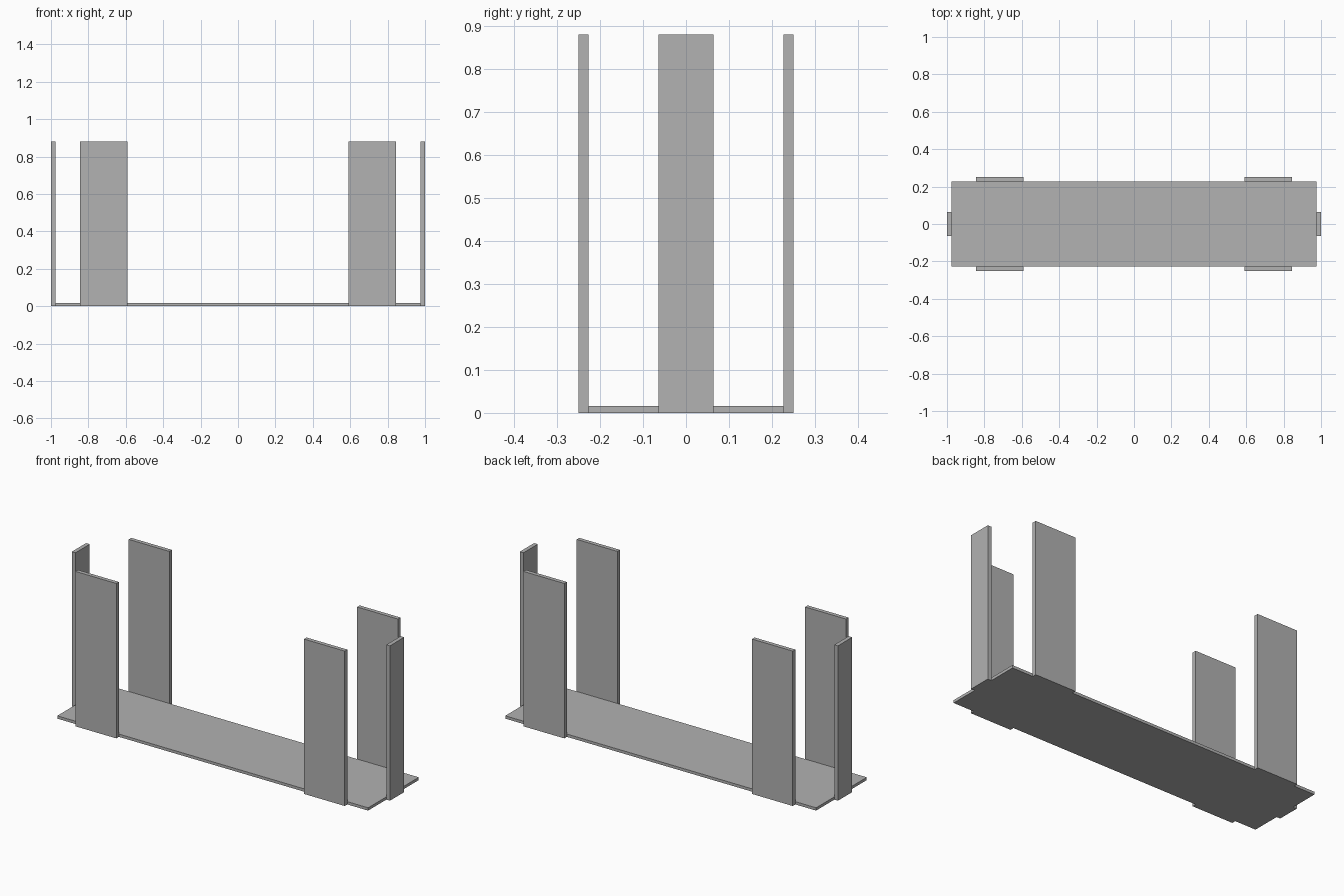
import bpy

cube = bpy.data.objects.get("Cube")
if cube:
    bpy.data.objects.remove(cube, do_unlink=True)

# Single plain grey
grey = bpy.data.materials.new("plain grey")
grey.use_nodes = True
color = (0.445, 0.445, 0.445, 1)
grey.diffuse_color = color
grey.node_tree.nodes["Principled BSDF"].inputs["Base Color"].default_value = color

LENGTH, WIDTH, HEIGHT = 2.0, 0.5, 0.88
BOARD = 0.023        # upright thickness
FLOOR = 0.016        # base thickness


def box(name, center, size):
    """Axis-aligned board with its scale applied."""
    bpy.ops.mesh.primitive_cube_add(size=1, location=center)
    obj = bpy.context.object
    obj.name = name
    obj.scale = size
    bpy.ops.object.transform_apply(location=False, rotation=False, scale=True)
    obj.data.materials.append(grey)
    return obj


# Base board fits between the uprights
box("base_board", (0, 0, FLOOR / 2),
    (LENGTH - 2 * BOARD, WIDTH - 2 * BOARD, FLOOR))

for x_side, x_name in ((1, "left"), (-1, "right")):
    # Narrow upright at each end
    box(f"{x_name}_end_upright",
        (x_side * (LENGTH - BOARD) / 2, 0, HEIGHT / 2),
        (BOARD, 0.128, HEIGHT))
    # Wide uprights on the long sides
    for y_side, y_name in ((-1, "front"), (1, "back")):
        box(f"{y_name}_{x_name}_upright",
            (x_side * 0.718, y_side * (WIDTH - BOARD) / 2, HEIGHT / 2),
            (0.256, BOARD, HEIGHT))
